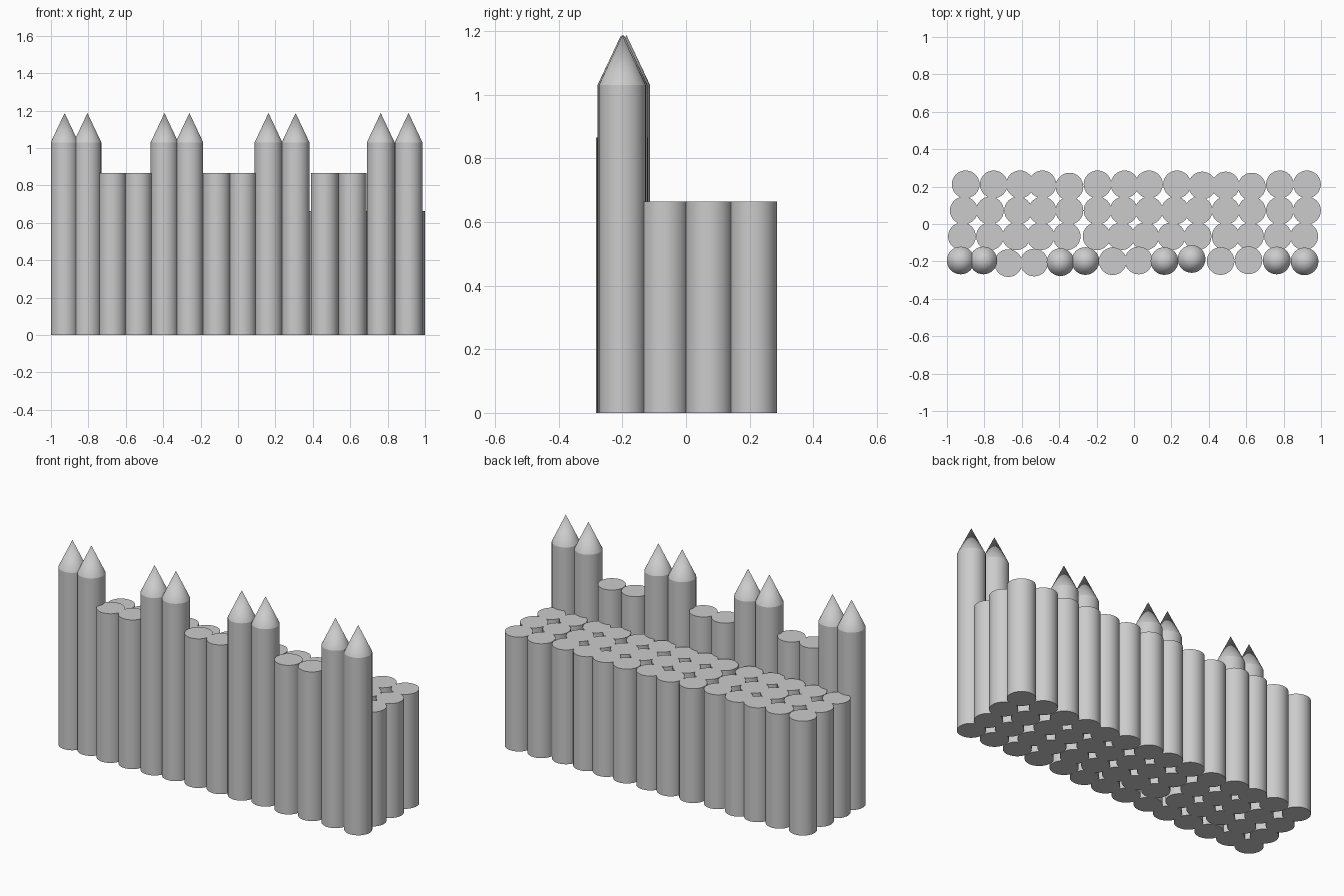
import bpy

# Remove the default cube
cube = bpy.data.objects.get("Cube")
if cube:
    bpy.data.objects.remove(cube, do_unlink=True)

RADIUS = 0.074
DECK_TOP, WALL_TOP, POST_TOP, TIP = 0.664, 0.866, 1.03, 1.187

grey = bpy.data.materials.new("log_grey")
grey.use_nodes = True
colour = (0.6, 0.6, 0.6, 1)
grey.diffuse_color = colour
grey.node_tree.nodes["Principled BSDF"].inputs["Base Color"].default_value = colour


def finish(name):
    obj = bpy.context.object
    obj.name = name
    obj.data.materials.append(grey)
    bpy.ops.object.shade_smooth_by_angle(angle=0.6)


def log(name, x, y, top):
    bpy.ops.mesh.primitive_cylinder_add(
        vertices=32, radius=RADIUS, depth=top, location=(x, y, top / 2))
    finish(name)


def point(name, x, y):
    bpy.ops.mesh.primitive_cone_add(
        vertices=32, radius1=RADIUS, depth=TIP - POST_TOP,
        location=(x, y, (TIP + POST_TOP) / 2))
    finish(name)


# Palisade: hand-set logs, offsets in thousandths of a unit
wall_x = (-927, -805, -672, -534, -393, -260, -114, 25,
          163, 308, 463, 612, 763, 912)
wall_y = (-195, -195, -209, -206, -204, -198, -199, -195,
          -198, -187, -198, -194, -195, -200)
pointed = {0, 1, 4, 5, 8, 9, 12, 13}
for i, (x, y) in enumerate(zip(wall_x, wall_y)):
    x, y = x / 1000, y / 1000
    if i in pointed:
        log(f"tall_post_{i}", x, y, POST_TOP)
        point(f"post_point_{i}", x, y)
    else:
        log(f"short_post_{i}", x, y, WALL_TOP)

# Walkway: three rows of lower logs, x in hundredths
deck_rows = {
    "front": (-0.066, (-92, -77, -63, -50, -36, -20, -7, 6, 20, 34, 49, 62, 77, 91)),
    "middle": (0.072, (-91, -77, -62, -49, -34.5, -19.5, -5.5, 8, 22, 34.5, 49, 63, 78, 92.5)),
    "back": (0.212, (-90, -75, -61, -49, -34.5, -19.5, -5, 8, 23, 36.5, 49, 63, 78, 92.5)),
}
# Slightly uneven logs in the back row
sag = {4: -0.012, 9: -0.006, 10: -0.006, 11: -0.012}
for row, (y, xs) in deck_rows.items():
    for i, x in enumerate(xs):
        dy = sag.get(i, 0) if row == "back" else 0
        log(f"walkway_{row}_log_{i}", x / 100, y + dy, DECK_TOP)
